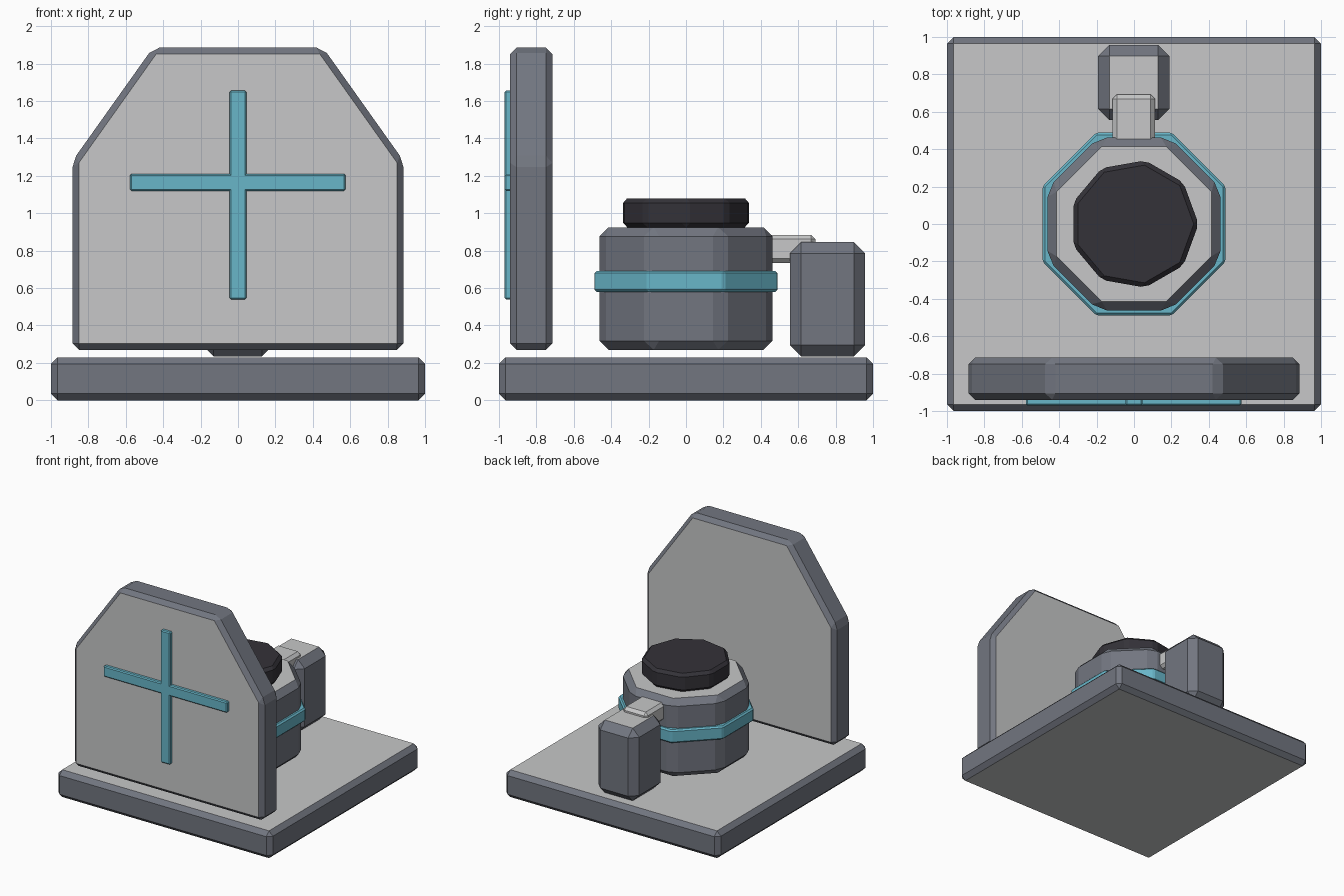
import bpy, bmesh, math
from mathutils import Vector

if "Cube" in bpy.data.objects:
    bpy.data.objects.remove(bpy.data.objects["Cube"])


def material(name, rgb):
    m = bpy.data.materials.new(name)
    m.diffuse_color = (*rgb, 1)
    m.use_nodes = True
    m.node_tree.nodes["Principled BSDF"].inputs["Base Color"].default_value = m.diffuse_color
    return m


SLATE = material("slate grey", (0.168, 0.181, 0.216))
LIGHT = material("light grey", (0.57, 0.575, 0.58))
TEAL = material("teal", (0.138, 0.468, 0.584))
BLACK = material("near black", (0.034, 0.032, 0.040))


def prism(name, outline, low, high, bevel, side, cap=None, axis='Z'):
    """Extrude an outline along an axis, chamfer every edge, colour the flat caps."""
    def place(p, h):
        return Vector((p[0], p[1], h)) if axis == 'Z' else Vector((p[0], h, p[1]))
    bm = bmesh.new()
    a = [bm.verts.new(place(p, low)) for p in outline]
    b = [bm.verts.new(place(p, high)) for p in outline]
    n = len(outline)
    bm.faces.new(a)
    bm.faces.new(b)
    for i in range(n):
        j = (i + 1) % n
        bm.faces.new((a[i], a[j], b[j], b[i]))
    bmesh.ops.recalc_face_normals(bm, faces=bm.faces[:])
    bmesh.ops.bevel(bm, geom=bm.edges[:], offset=bevel, offset_type='OFFSET',
                    segments=1, profile=0.5, affect='EDGES')
    bm.normal_update()
    k = 2 if axis == 'Z' else 1
    for f in bm.faces:
        f.material_index = 1 if cap and abs(f.normal[k]) > 0.99 else 0
    me = bpy.data.meshes.new(name)
    bm.to_mesh(me)
    bm.free()
    me.materials.append(side)
    if cap:
        me.materials.append(cap)
    ob = bpy.data.objects.new(name, me)
    bpy.context.collection.objects.link(ob)
    return ob


def rect(x0, x1, y0, y1):
    return [(x0, y0), (x1, y0), (x1, y1), (x0, y1)]


def polygon(n, r, start=0.0):
    return [(r * math.cos(start + math.tau * i / n),
             r * math.sin(start + math.tau * i / n)) for i in range(n)]


# Base slab
prism("base", rect(-1, 1, -1, 1), 0, 0.23, 0.036, SLATE, LIGHT)

# Upright shield panel with sloped shoulders
half = [(0.885, 0.27), (0.885, 1.28), (0.455, 1.885)]
panel = half + [(-x, z) for x, z in reversed(half)]
prism("shield_panel", panel, -0.94, -0.715, 0.034, SLATE, LIGHT, 'Y')

# Raised cross on the panel
prism("cross_upright", rect(-0.045, 0.045, 0.54, 1.655), -0.97, -0.93, 0.008, TEAL, axis='Y')
prism("cross_bar", rect(-0.578, 0.575, 1.12, 1.21), -0.97, -0.93, 0.008, TEAL, axis='Y')

# Octagonal drum, its band and the cap on top
flat = math.cos(math.pi / 8)
prism("drum", polygon(8, 0.463 / flat, math.pi / 8), 0.27, 0.925, 0.048, SLATE, LIGHT)
prism("drum_band", polygon(8, 0.489 / flat, math.pi / 8), 0.58, 0.692, 0.012, TEAL)
prism("drum_cap", polygon(9, 0.345), 0.925, 1.08, 0.024, BLACK)

# Rear post and the arm joining it to the drum
prism("rear_post", rect(-0.192, 0.19, 0.555, 0.958), 0.235, 0.847, 0.061, SLATE, LIGHT)
prism("arm", rect(-0.116, 0.113, 0.40, 0.693), 0.735, 0.885, 0.024, LIGHT)
